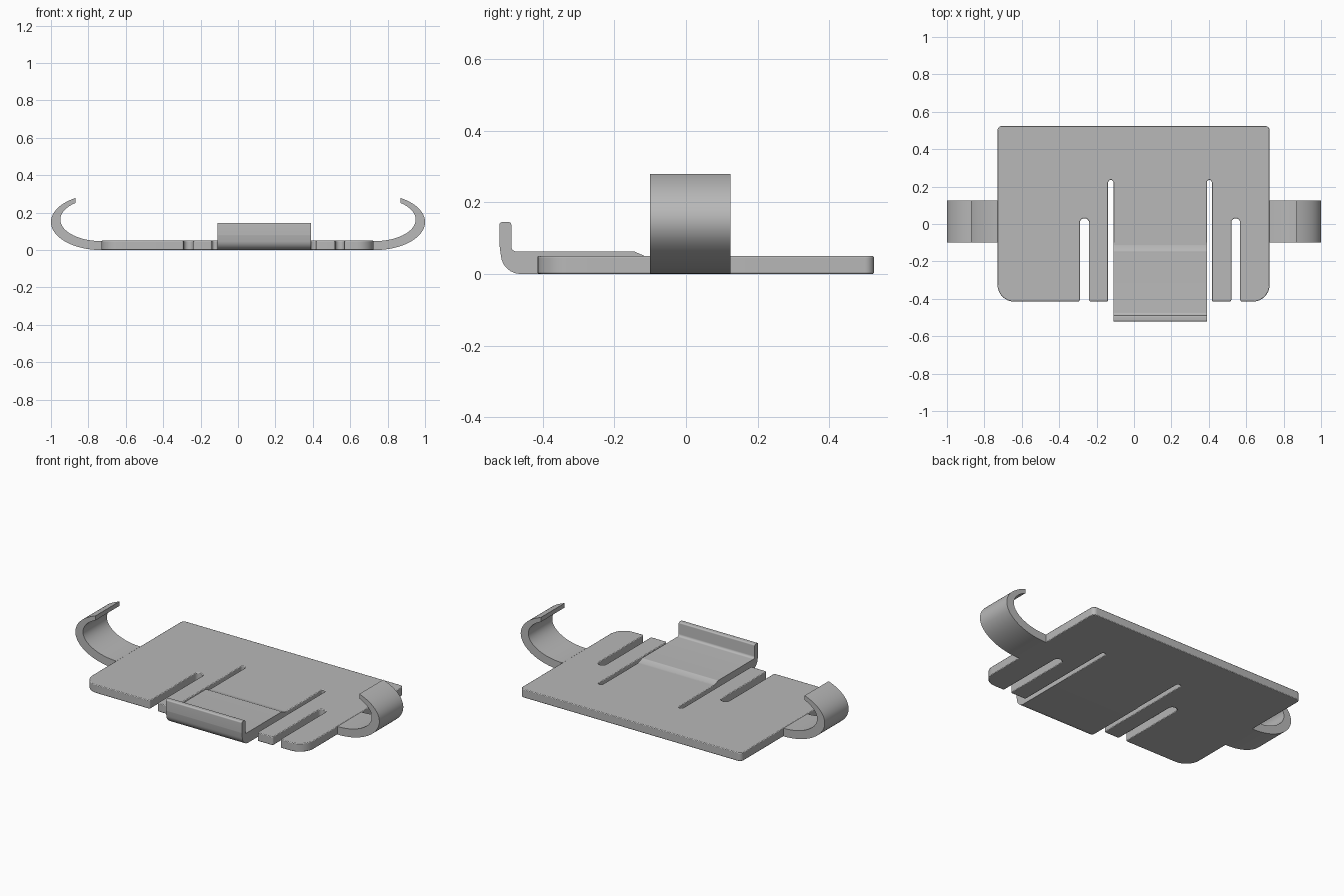
import bpy, bmesh, math
from mathutils import Vector, Matrix

if "Cube" in bpy.data.objects:
    bpy.data.objects.remove(bpy.data.objects["Cube"])

# One plain grey plastic
GREY = (0.48, 0.48, 0.48, 1)
grey = bpy.data.materials.new("grey_plastic")
grey.use_nodes = True
grey.diffuse_color = GREY
grey.node_tree.nodes["Principled BSDF"].inputs["Base Color"].default_value = GREY


def rounded(corners, steps=8):
    """Outline from (u, v, radius) corners, each filleted with an arc."""
    pts = []
    for i, (u, v, r) in enumerate(corners):
        c = Vector((u, v))
        if r == 0:
            pts.append(c)
            continue
        a = (Vector(corners[i - 1][:2]) - c).normalized()
        b = (Vector(corners[(i + 1) % len(corners)][:2]) - c).normalized()
        half = a.angle(b) / 2
        centre = c + (a + b).normalized() * (r / math.sin(half))
        start = c + a * (r / math.tan(half)) - centre
        end = c + b * (r / math.tan(half)) - centre
        sweep = start.angle_signed(end)
        for k in range(steps + 1):
            pts.append(centre + Matrix.Rotation(-sweep * k / steps, 2) @ start)
    return pts


def extrude(name, pts, place, depth, bevel=0):
    """Prism from a 2D outline; place maps (u, v) to 3D, depth is the sweep."""
    bm = bmesh.new()
    face = bm.faces.new([bm.verts.new(place(u, v)) for u, v in pts])
    res = bmesh.ops.extrude_face_region(bm, geom=[face])
    moved = [g for g in res["geom"] if isinstance(g, bmesh.types.BMVert)]
    bmesh.ops.translate(bm, verts=moved, vec=depth)
    bmesh.ops.recalc_face_normals(bm, faces=bm.faces)
    mesh = bpy.data.meshes.new(name)
    bm.to_mesh(mesh)
    bm.free()
    mesh.materials.append(grey)
    obj = bpy.data.objects.new(name, mesh)
    bpy.context.collection.objects.link(obj)
    if bevel:
        mod = obj.modifiers.new("edge_rounding", "BEVEL")
        mod.width, mod.segments = bevel, 2
        mod.limit_method, mod.angle_limit = "ANGLE", math.radians(60)
    bpy.ops.object.select_all(action="DESELECT")
    obj.select_set(True)
    bpy.context.view_layer.objects.active = obj
    bpy.ops.object.shade_smooth_by_angle(angle=math.radians(35))
    return obj


# Base plate, with round-ended slots and a gap for the clip tongue
LEFT, RIGHT, FRONT, BACK, THICK = 0.725, -0.73, -0.415, 0.525, 0.05
CLIP_A, CLIP_B, CLIP_ROOT = -0.11, 0.39, -0.115


def slot(x0, x1, end):
    r = (x1 - x0) * 0.48
    return [(x0, FRONT, 0.01), (x0, end, r), (x1, end, r), (x1, FRONT, 0.01)]


outline = [(RIGHT, BACK, 0.025), (RIGHT, FRONT, 0.09)]
outline += slot(-0.29, -0.24, 0.03)
outline += slot(-0.138, CLIP_A, 0.235)[:3] + [(CLIP_A, CLIP_ROOT, 0)]
outline += [(CLIP_B, CLIP_ROOT, 0)] + slot(CLIP_B, 0.416, 0.235)[1:]
outline += slot(0.52, 0.568, 0.03)
outline += [(LEFT, FRONT, 0.09), (LEFT, BACK, 0.025)]
extrude("base_plate", rounded(outline), lambda u, v: (u, v, 0),
        (0, 0, THICK), bevel=0.004)

# Clip tongue: raised step, then an upturned lip at the front
tongue = [(-0.10, 0, 0), (-0.10, THICK, 0), (-0.115, THICK, 0),
          (-0.145, 0.063, 0.01), (-0.488, 0.063, 0.014),
          (-0.488, 0.145, 0.008), (-0.521, 0.145, 0.008),
          (-0.521, 0.08, 0.02), (-0.51, 0, 0.055)]
extrude("clip_tongue", rounded(tongue), lambda u, v: (CLIP_A, u, v),
        (CLIP_B - CLIP_A, 0, 0))

# Curled side hooks: tapered elliptical bands, cut upright at the tip
TIP, ROOT = 0.868, 0.73


def arc(a, b, centre_z, steps=40):
    last = math.acos((TIP - ROOT) / a)
    first = -math.pi / 2
    angles = [first + (last - first) * k / steps for k in range(steps + 1)]
    return [(ROOT + a * math.cos(t), centre_z + b * math.sin(t)) for t in angles]


hook = [(0.70, 0)] + arc(0.27, 0.15, 0.15)
hook += arc(0.22, 0.115, 0.163)[::-1] + [(0.70, 0.048)]
for side, name in ((1, "left_hook"), (-1, "right_hook")):
    extrude(name, hook, lambda u, v: (side * u, -0.10, v), (0, 0.225, 0))
